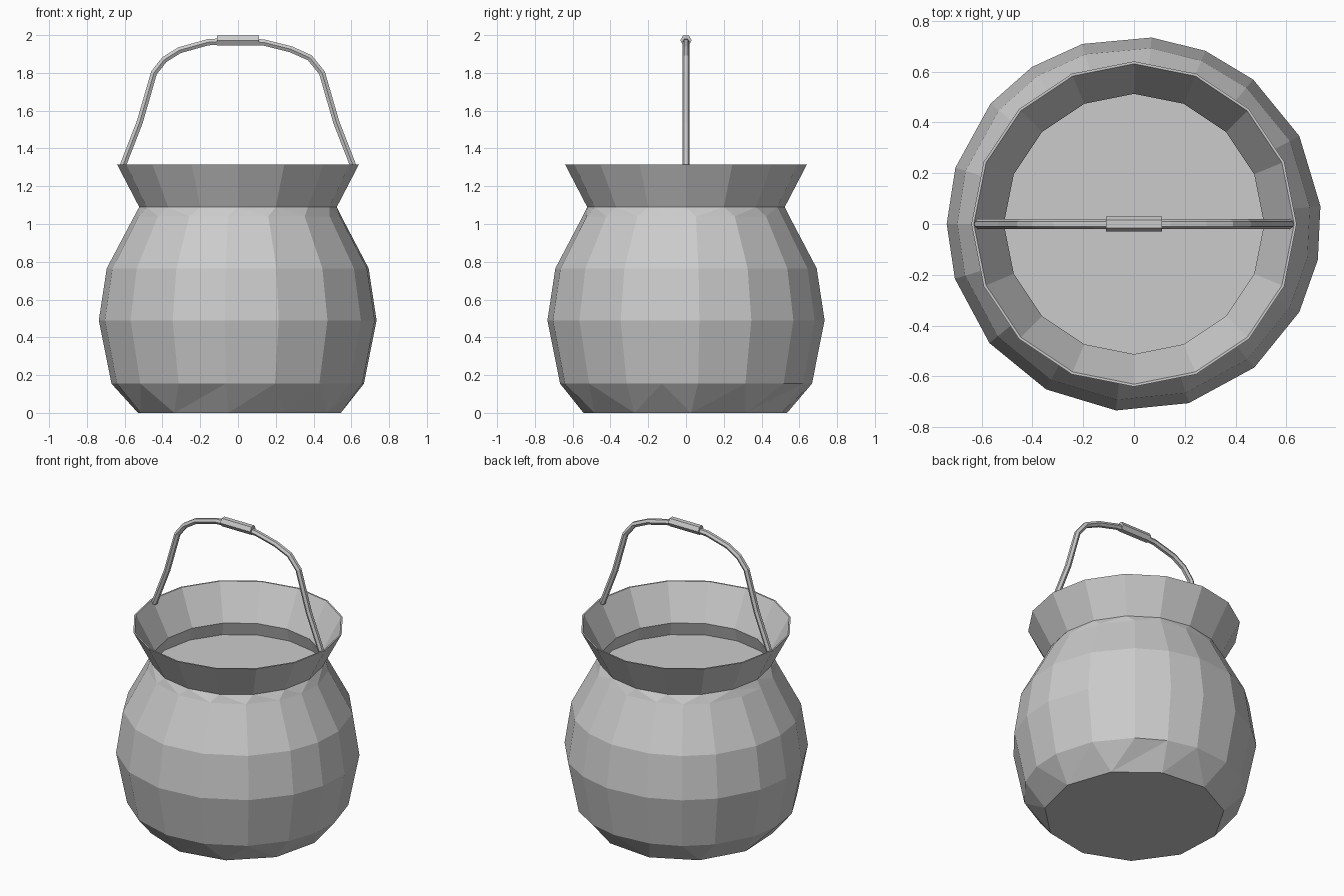
import bpy, bmesh
from math import radians, cos, sin, tau, pi

if "Cube" in bpy.data.objects:
    bpy.data.objects.remove(bpy.data.objects["Cube"])


def even(n, phase=0.0):
    return [radians(phase) + tau * i / n for i in range(n)]


def add_ring(bm, r, z, angles):
    return [(a, bm.verts.new((r * cos(a), r * sin(a), z))) for a in angles]


def stitch(bm, lo, hi):
    """Join two rings; triangles where the side counts differ."""
    n, m = len(lo), len(hi)
    if [a for a, _ in lo] == [a for a, _ in hi]:
        for i in range(n):
            k = (i + 1) % n
            bm.faces.new((lo[i][1], lo[k][1], hi[k][1], hi[i][1]))
        return
    i = j = 0
    while i < n or j < m:
        na = lo[(i + 1) % n][0] + tau * ((i + 1) // n)
        nb = hi[(j + 1) % m][0] + tau * ((j + 1) // m)
        if j >= m or (i < n and na <= nb):
            bm.faces.new((lo[i % n][1], lo[(i + 1) % n][1], hi[j % m][1]))
            i += 1
        else:
            bm.faces.new((lo[i % n][1], hi[(j + 1) % m][1], hi[j % m][1]))
            j += 1


def finish(bm, name):
    mesh = bpy.data.meshes.new(name)
    bm.to_mesh(mesh)
    bm.free()
    obj = bpy.data.objects.new(name, mesh)
    bpy.context.collection.objects.link(obj)
    return obj


# Pot: slightly uneven hand-hewn facets, flared rim, thin inner wall
belly = [radians(a) for a in (5.5, 28, 50.5, 67.6, 84.6, 106, 123, 140, 162.5,
                              180, 197, 219.5, 242, 264.5, 287, 310, 332, 349)]
base, rim = even(11, 2.7), even(16)
profile = [(0.545, 0.0, base), (0.67, 0.155, belly), (0.737, 0.49, belly),
           (0.695, 0.765, belly), (0.55, 1.04, belly), (0.523, 1.09, rim),
           (0.64, 1.315, rim), (0.63, 1.315, rim), (0.512, 1.09, rim),
           (0.54, 1.0, rim)]
bm = bmesh.new()
rings = [add_ring(bm, *p) for p in profile]
for lo, hi in zip(rings, rings[1:]):
    stitch(bm, lo, hi)
bm.faces.new([v for _, v in reversed(rings[0])])
finish(bm, "pot")

# Flat surface of the contents just below the neck
bm = bmesh.new()
bm.faces.new([v for _, v in add_ring(bm, 0.54, 1.0, rim)])
finish(bm, "contents")

# Bail handle: thin six-sided rod
path = [(-0.615, 1.295), (-0.52, 1.54), (-0.445, 1.80), (-0.39, 1.87),
        (-0.31, 1.92), (-0.16, 1.962), (0, 1.972), (0.14, 1.96),
        (0.28, 1.925), (0.38, 1.88), (0.445, 1.80), (0.52, 1.54),
        (0.615, 1.295)]
curve = bpy.data.curves.new("handle", "CURVE")
curve.dimensions = "3D"
curve.bevel_depth = 0.019
curve.bevel_resolution = 1
curve.use_fill_caps = True
spline = curve.splines.new("POLY")
spline.points.add(len(path) - 1)
for p, (x, z) in zip(spline.points, path):
    p.co = (x, 0, z, 1)
handle = bpy.data.objects.new("handle", curve)
bpy.context.collection.objects.link(handle)
bpy.context.view_layer.objects.active = handle
handle.select_set(True)
bpy.ops.object.convert(target="MESH")
for f in handle.data.polygons:
    f.use_smooth = False

# Grip in the middle of the handle
bpy.ops.mesh.primitive_cylinder_add(vertices=6, radius=0.03, depth=0.22,
                                    location=(0, 0, 1.972),
                                    rotation=(0, pi / 2, 0))
bpy.context.object.name = "grip"
